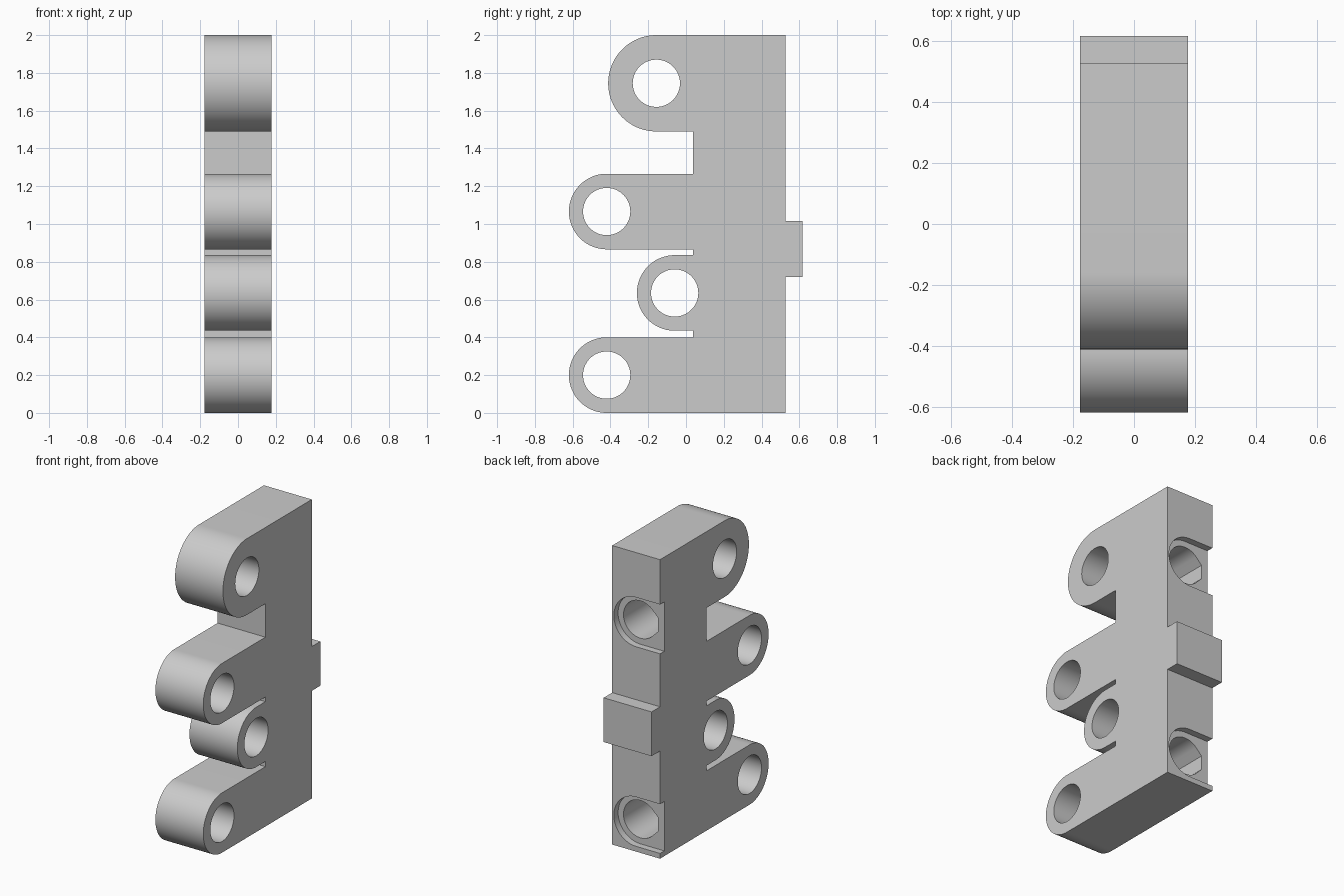
import bpy, bmesh
from math import cos, sin, pi, radians
from mathutils import Vector

cube = bpy.data.objects.get("Cube")
if cube:
    bpy.data.objects.remove(cube, do_unlink=True)

grey = bpy.data.materials.new("plain grey")
grey.use_nodes = True
colour = (0.6, 0.6, 0.6, 1)
grey.diffuse_color = colour
grey.node_tree.nodes["Principled BSDF"].inputs["Base Color"].default_value = colour

HALF = 0.177                   # half thickness of the plate
FRONT, BACK = 0.037, 0.527     # depth range of the spine
HOLE = 0.125
# lugs from the top down: centre y, centre z, outer radius
LUGS = [(-0.157, 1.745, 0.255), (-0.42, 1.066, 0.2),
        (-0.06, 0.635, 0.2), (-0.42, 0.2, 0.2)]


def arc(cu, cv, r, start, end, steps=48):
    angles = [radians(start + (end - start) * i / steps) for i in range(steps + 1)]
    return [(cu + r * cos(a), cv + r * sin(a)) for a in angles]


def prism(name, points, place, sweep):
    """Extrude a flat outline; place maps a 2D point into space."""
    bm = bmesh.new()
    face = bm.faces.new([bm.verts.new(place(u, v)) for u, v in points])
    moved = bmesh.ops.extrude_face_region(bm, geom=[face])["geom"]
    bmesh.ops.translate(bm, vec=Vector(sweep),
                        verts=[g for g in moved if isinstance(g, bmesh.types.BMVert)])
    bmesh.ops.recalc_face_normals(bm, faces=bm.faces)
    mesh = bpy.data.meshes.new(name)
    bm.to_mesh(mesh)
    bm.free()
    mesh.materials.append(grey)
    obj = bpy.data.objects.new(name, mesh)
    bpy.context.collection.objects.link(obj)
    return obj


# Side outline: spine, rear tab and four rounded lugs
outline = [(BACK, 0), (BACK, 0.72), (0.617, 0.72), (0.617, 1.016), (BACK, 1.016), (BACK, 2)]
for i, (y, z, r) in enumerate(LUGS):
    if i > 0:
        outline.append((FRONT, z + r))
    outline += arc(y, z, r, 90, 270)
    if i < len(LUGS) - 1:
        outline.append((FRONT, z - r))
plate = prism("hinge_plate", outline, lambda y, z: (-HALF, y, z), (2 * HALF, 0, 0))

cutters = []
# Round holes through the lugs
for y, z, r in LUGS:
    cutters.append(prism("lug_hole_cutter", arc(y, z, HOLE, 0, 357.5, 143),
                         lambda u, v: (-0.3, u, v), (0.6, 0, 0)))

# Rear pockets open to one side, each with a blind teardrop bore
for zc in (0.2, 1.535):
    slot = arc(0, zc, 0.165, -90, 90) + [(-0.3, zc + 0.165), (-0.3, zc - 0.165)]
    cutters.append(prism("pocket_cutter", slot,
                         lambda u, v: (u, BACK - 0.045, v), (0, 0.3, 0)))
    tip = HOLE * 2 ** 0.5 - 0.13
    bore = arc(0, zc, HOLE, -135, 135, 72) + [(-0.13, zc + tip), (-0.13, zc - tip)]
    cutters.append(prism("bore_cutter", bore,
                         lambda u, v: (u, 0.1, v), (0, 0.6, 0)))

for c in cutters:
    c.hide_render = True
    mod = plate.modifiers.new("cut", "BOOLEAN")
    mod.operation = "DIFFERENCE"
    mod.solver = "EXACT"
    mod.object = c

# Apply the cuts and drop the cutters
bpy.context.view_layer.update()
graph = bpy.context.evaluated_depsgraph_get()
cut_mesh = bpy.data.meshes.new_from_object(plate.evaluated_get(graph))
plate.modifiers.clear()
plate.data = cut_mesh
for c in cutters:
    bpy.data.objects.remove(c, do_unlink=True)

bpy.ops.object.select_all(action="DESELECT")
plate.select_set(True)
bpy.context.view_layer.objects.active = plate
bpy.ops.object.shade_smooth_by_angle(angle=radians(30))
